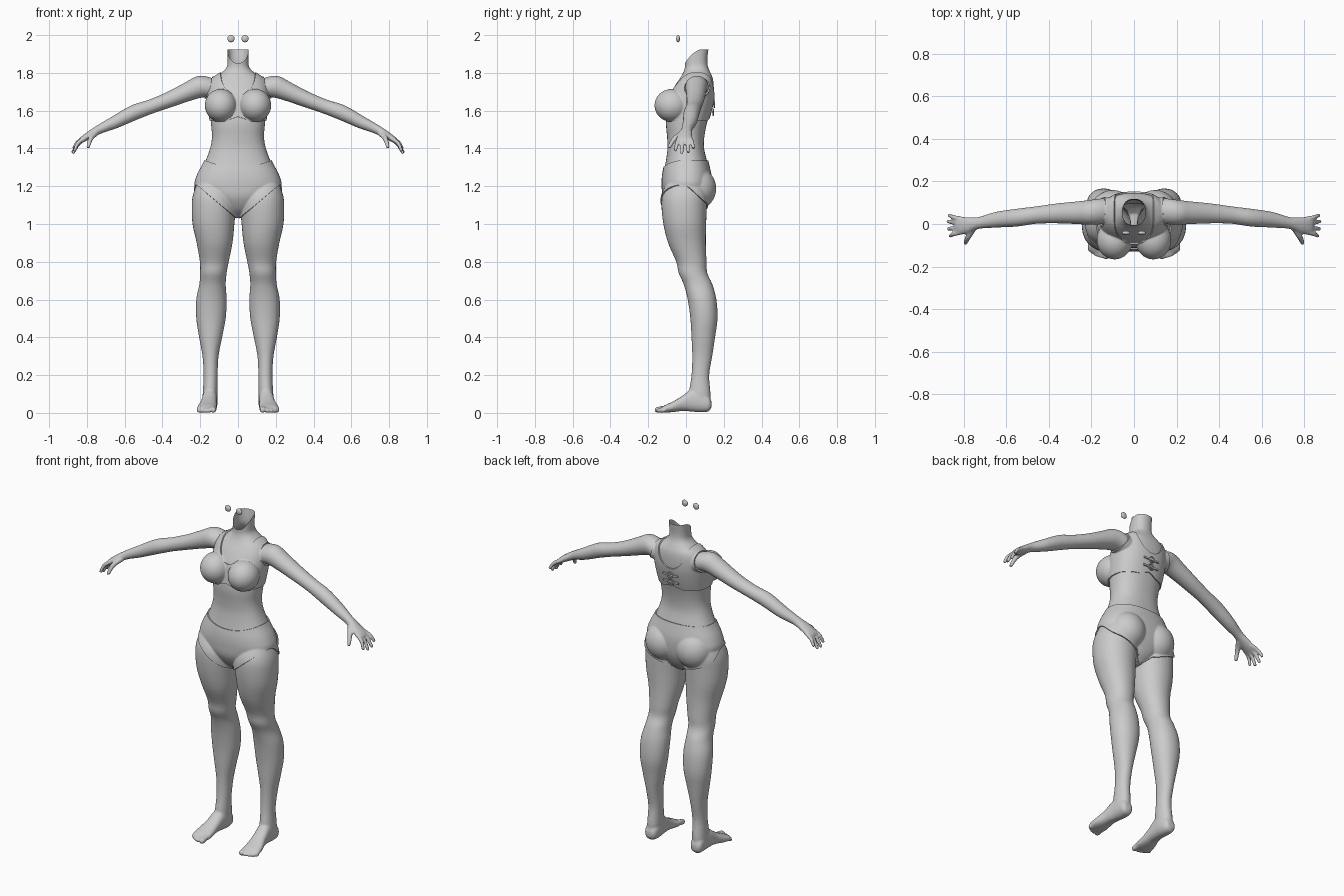
import bpy, bmesh, math
from mathutils import Vector, Matrix

if "Cube" in bpy.data.objects:
    bpy.data.objects.remove(bpy.data.objects["Cube"])

X, Y, Z = Vector((1, 0, 0)), Vector((0, 1, 0)), Vector((0, 0, 1))
grey = bpy.data.materials.new("plain_grey")
grey.diffuse_color = (0.6, 0.6, 0.6, 1)
grey.use_nodes = True
grey.node_tree.nodes["Principled BSDF"].inputs["Base Color"].default_value = grey.diffuse_color


def spline(rows, sub):
    """Smooth interpolation through rows of numbers."""
    out = []
    for i in range(len(rows) - 1):
        p0, p1, p2 = rows[max(i - 1, 0)], rows[i], rows[i + 1]
        p3 = rows[min(i + 2, len(rows) - 1)]
        for k in range(sub):
            t = k / sub
            out.append([0.5 * (2 * b + (c - a) * t + (2 * a - 5 * b + 4 * c - d) * t * t
                               + (3 * b - a - 3 * c + d) * t ** 3)
                        for a, b, c, d in zip(p0, p1, p2, p3)])
    return out + [list(rows[-1])]


def tube(bm, rows, A, B, mirror=1, power=2.0, sub=4, n=32):
    """Closed loft through rows of (x, y, z, radius along A, radius along B)."""
    loops = []
    for x, y, z, a, b in spline(rows, sub):
        ring = []
        for i in range(n):
            t = 2 * math.pi * i / n
            c, s = math.cos(t), math.sin(t)
            c = math.copysign(abs(c) ** (2 / power), c)
            s = math.copysign(abs(s) ** (2 / power), s)
            p = Vector((x, y, z)) + A * (a * c) + B * (b * s)
            ring.append(bm.verts.new((p.x * mirror, p.y, p.z)))
        loops.append(ring)
    for r, q in zip(loops, loops[1:]):
        for i in range(n):
            bm.faces.new((r[i], r[(i + 1) % n], q[(i + 1) % n], q[i]))
    bm.faces.new(loops[0])
    bm.faces.new(loops[-1])


def digit(bm, pts, r0, r1, mirror):
    """Finger or toe with a rounded tip."""
    pts = [Vector(p) for p in pts]
    d = (pts[-1] - pts[0]).normalized()
    A = d.cross(Z).normalized()
    B = A.cross(d)
    k = len(pts) - 1
    rows = [(*p, r0 + (r1 - r0) * i / k, r0 + (r1 - r0) * i / k) for i, p in enumerate(pts)]
    tube(bm, rows, A, B, mirror, n=14)
    ball(bm, pts[-1], (r1, r1, r1), mirror)


def ball(bm, c, r, mirror=1):
    m = Matrix.Translation((c[0] * mirror, c[1], c[2])) @ Matrix.Diagonal((*r, 1))
    bmesh.ops.create_uvsphere(bm, u_segments=32, v_segments=20, radius=1, matrix=m)


def finish(name, mesh, angle=40):
    mesh.materials.clear()
    mesh.materials.append(grey)
    mesh.shade_smooth()
    mesh.set_sharp_from_angle(angle=math.radians(angle))
    ob = bpy.data.objects.new(name, mesh)
    bpy.context.collection.objects.link(ob)
    return ob


def bake(bm, mods):
    """Apply a list of (type, settings) modifiers and return the mesh."""
    me = bpy.data.meshes.new("work")
    bm.to_mesh(me)
    bm.free()
    ob = bpy.data.objects.new("work", me)
    bpy.context.collection.objects.link(ob)
    for kind, settings in mods:
        m = ob.modifiers.new(kind, kind)
        for k, v in settings.items():
            setattr(m, k, v)
    bpy.context.view_layer.update()
    dg = bpy.context.evaluated_depsgraph_get()
    out = bpy.data.meshes.new_from_object(ob.evaluated_get(dg))
    bpy.data.objects.remove(ob)
    return out


def carve(mesh, field):
    """Keep the surface where field > 0 and pull its border onto field = 0."""
    bm = bmesh.new()
    bm.from_mesh(mesh)
    bad = [f for f in bm.faces if field(f.calc_center_median()) < 0]
    bmesh.ops.delete(bm, geom=bad, context='FACES')
    e = 1e-4
    for v in [v for v in bm.verts if v.is_boundary]:
        for _ in range(2):
            f = field(v.co)
            g = Vector([(field(v.co + a * e) - f) / e for a in (X, Y, Z)])
            g -= v.normal * g.dot(v.normal)
            if g.length > 0.1:
                step = g * (-f / g.length_squared)
                v.co += step * min(1, 0.007 / max(step.length, 1e-6))
    return bm


# torso and neck: z, half width, front y, back y
torso = [(1.04, .03, -.03, .05), (1.08, .09, -.08, .09), (1.14, .17, -.115, .12),
         (1.20, .222, -.122, .13), (1.26, .21, -.12, .128), (1.33, .174, -.107, .112),
         (1.40, .148, -.098, .096), (1.46, .138, -.1, .097), (1.53, .143, -.106, .11),
         (1.60, .15, -.1, .13), (1.67, .155, -.09, .145), (1.73, .15, -.06, .147),
         (1.77, .13, -.033, .142), (1.80, .088, -.015, .13), (1.83, .06, -.006, .117),
         (1.87, .055, -.006, .113), (1.95, .056, 0, .122)]
# leg: z, inner x, outer x, front y, back y
leg = [(1.22, .07, .215, -.09, .09), (1.16, .03, .237, -.122, .11), (1.1, .012, .245, -.13, .11),
       (1.0, .019, .241, -.12, .107), (.9, .029, .219, -.095, .105), (.8, .049, .202, -.052, .109),
       (.74, .06, .201, -.039, .113), (.68, .065, .205, -.012, .14), (.6, .06, .221, .009, .161),
       (.5, .065, .221, .023, .167), (.4, .084, .206, .029, .154), (.3, .103, .188, .033, .139),
       (.2, .108, .182, .029, .123), (.1, .109, .187, .015, .13), (.04, .113, .187, .02, .127)]
# foot: y, centre x, half width, bottom z, top z
foot = [(.135, .15, .02, .03, .06), (.12, .15, .035, .008, .09), (.08, .148, .04, .003, .12),
        (.03, .15, .04, .007, .125), (-.02, .155, .042, .01, .09), (-.07, .162, .05, .004, .06),
        (-.11, .165, .053, .002, .042), (-.13, .166, .045, .003, .03)]
# arm: centre, depth radius, height radius
arm = [(.08, .065, 1.71, .05, .055), (.15, .06, 1.724, .06, .063), (.2, .055, 1.726, .059, .059),
       (.26, .053, 1.703, .054, .051), (.36, .05, 1.66, .047, .042), (.46, .042, 1.622, .041, .038),
       (.55, .03, 1.59, .042, .041), (.65, .02, 1.54, .037, .034), (.73, .005, 1.503, .028, .025),
       (.78, -.005, 1.475, .037, .021), (.82, -.008, 1.45, .042, .017), (.84, -.008, 1.436, .036, .012)]

bm = bmesh.new()
tube(bm, [(0, (f + b) / 2, z, w, (b - f) / 2) for z, w, f, b in torso], X, Y, power=2.3, n=48)
for m in (1, -1):
    tube(bm, [((a + c) / 2, (f + b) / 2, z, (c - a) / 2, (b - f) / 2) for z, a, c, f, b in leg],
         X, Y, m, 2.1)
    tube(bm, [(x, y, (lo + hi) / 2, w, (hi - lo) / 2) for y, x, w, lo, hi in foot], X, Z, m, 2.3)
    tube(bm, arm, Y, Vector((.36, 0, .93)), m)
    # toes
    for x, tip, r in ((.127, -.151, .016), (.152, -.149, .012), (.171, -.142, .012),
                      (.188, -.132, .011), (.203, -.12, .011)):
        digit(bm, [(x, -.09, .024), (x + .003, (tip - .09) / 2, .022), (x + .004, tip, r)], r, r, m)
    # fingers and thumb
    for y0, x, y1, z in ((.023, .868, .04, 1.405), (.003, .873, .012, 1.383),
                         (-.018, .872, -.022, 1.378), (-.038, .864, -.056, 1.392)):
        digit(bm, [(.81, y0, 1.455), (.847, (y0 + y1) / 2, (1.455 + z) / 2 + .005), (x, y1, z)],
              .0125, .0095, m)
    digit(bm, [(.755, -.018, 1.48), (.78, -.06, 1.452), (.793, -.088, 1.41)], .017, .0105, m)
    # bust and buttocks
    ball(bm, (.091, -.075, 1.628), (.078, .085, .08), m)
    ball(bm, (.1, .055, 1.188), (.1, .098, .105), m)
bmesh.ops.recalc_face_normals(bm, faces=bm.faces)
skin = bake(bm, [("REMESH", dict(mode='VOXEL', voxel_size=.006)),
                 ("SMOOTH", dict(factor=.5, iterations=4))])


# slanted open neck rim
def neck_field(p):
    t = min(max((p.y + .01) / .1, 0), 1)
    return 1.845 + .08 * (1 - (1 - t) ** 2) - p.z


# bra: under-bust line, round neckline and armholes
def bra_field(p):
    x = abs(p.x)
    low = 1.548 + .02 * max(0, 1 - x / .06)
    neck = (math.hypot(x / .09, min(p.z - 1.8, 0) / .125) - 1) * .09
    hole = (math.hypot(min(x - .237, 0) / .1, min(p.z - 1.76, 0) / .11) - 1) * .1
    return min(p.z - low, neck, hole, .2 - x)


# briefs: waistline and leg openings, lower at the back
def briefs_field(p):
    x = abs(p.x)
    t = min(max((p.y + .03) / .13, 0), 1)
    t = t * t * (3 - 2 * t)
    top = 1.335 - .035 * (1 - t) * max(0, 1 - (x / .17) ** 2)
    front = 1.03 + .85 * max(x - .01, 0)
    back = 1.04 + .035 * min(x / .06, 1) + .4 * max(x - .08, 0)
    return min(top - p.z, p.z - front * (1 - t) - back * t, .3 - x)


body_bm = carve(skin, neck_field)
body_mesh = bpy.data.meshes.new("body")
body_bm.to_mesh(body_mesh)
body_bm.free()
finish("body", body_mesh)
for name, field in (("bra", bra_field), ("briefs", briefs_field)):
    cloth = carve(skin, field)
    cloth.normal_update()
    for v, n in [(v, v.normal.copy()) for v in cloth.verts]:
        v.co += n * .007
    finish(name, bake(cloth, [("SOLIDIFY", dict(thickness=.011, offset=-1))]))

# back clasp: two round buckles with crossbars
bm = bmesh.new()
for z, y in ((1.635, .15), (1.592, .143)):
    loops = []
    for i in range(24):
        a = 2 * math.pi * i / 24
        d = Vector((math.cos(a), 0, math.sin(a)))
        loops.append([bm.verts.new(Vector((0, y, z)) + d * (.017 + .004 * math.cos(b)) + Y * (.004 * math.sin(b)))
                      for b in [k * math.pi / 4 for k in range(8)]])
    for i in range(24):
        r, q = loops[i], loops[(i + 1) % 24]
        for k in range(8):
            bm.faces.new((r[k], r[(k + 1) % 8], q[(k + 1) % 8], q[k]))
    bmesh.ops.create_cube(bm, size=1, matrix=Matrix.Translation((0, y - .002, z))
                          @ Matrix.Diagonal((.1, .007, .01, 1)))
bmesh.ops.recalc_face_normals(bm, faces=bm.faces)
finish("back_clasp", bake(bm, []))

# floating eye lenses
for side, m in (("left", 1), ("right", -1)):
    bm = bmesh.new()
    ball(bm, (.037, -.042, 1.981), (.019, .01, .019), m)
    finish(side + "_eye", bake(bm, []))
bpy.data.meshes.remove(skin)
